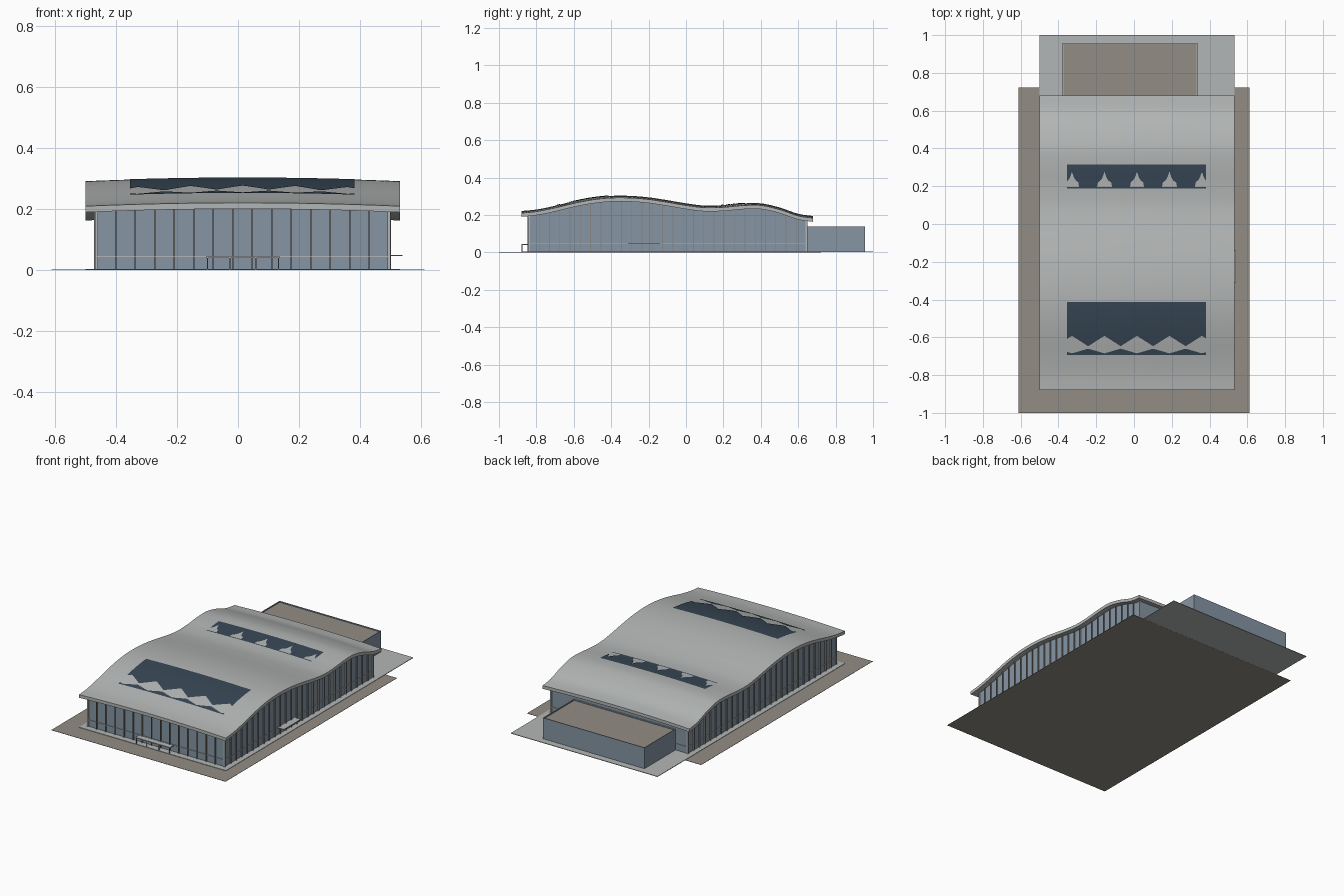
import bpy, bmesh, math

if "Cube" in bpy.data.objects:
    bpy.data.objects.remove(bpy.data.objects["Cube"])

CX = 0.0155                      # building axis in x
WX0, WX1, WY0, WY1 = -0.465, 0.495, -0.84, 0.645   # glass hall footprint
THICK = 0.02                     # roof thickness


def material(name, r, g, b):
    m = bpy.data.materials.new(name)
    m.diffuse_color = (r, g, b, 1)
    m.use_nodes = True
    m.node_tree.nodes["Principled BSDF"].inputs["Base Color"].default_value = m.diffuse_color
    return m


ROOF = material("light grey metal", 0.45, 0.47, 0.465)
GLASS = material("blue grey glass", 0.24, 0.30, 0.37)
DARK = material("dark blue glass", 0.038, 0.062, 0.09)
PAVING = material("brown paving", 0.29, 0.27, 0.235)
FRAME = material("mid grey frame", 0.24, 0.24, 0.23)


def finish(name, bm, *mats, smooth=False):
    me = bpy.data.meshes.new(name)
    bm.to_mesh(me)
    bm.free()
    ob = bpy.data.objects.new(name, me)
    bpy.context.collection.objects.link(ob)
    for m in mats:
        me.materials.append(m)
    if smooth:
        bpy.ops.object.select_all(action='DESELECT')
        ob.select_set(True)
        bpy.context.view_layer.objects.active = ob
        bpy.ops.object.shade_smooth_by_angle(angle=math.radians(30))
    return ob


def add_box(bm, x0, x1, y0, y1, z0, z1):
    r = bmesh.ops.create_cube(bm, size=1)
    for v in r["verts"]:
        v.co = ((x0, x1)[v.co.x > 0], (y0, y1)[v.co.y > 0], (z0, z1)[v.co.z > 0])


def box(name, mat, *dims):
    bm = bmesh.new()
    add_box(bm, *dims)
    return finish(name, bm, mat)


# Wavy roof profile along y, slightly arched across x
PROFILE = [(-0.88, .221), (-0.8, .229), (-0.7, .249), (-0.6, .273), (-0.5, .292),
           (-0.4, .302), (-0.3, .302), (-0.2, .294), (-0.1, .279), (0, .262),
           (0.1, .250), (0.2, .252), (0.3, .261), (0.4, .262), (0.5, .240),
           (0.6, .206), (0.68, .194)]


def roof_z(x, y):
    n = len(PROFILE)
    i = max(0, min(n - 2, next((k for k in range(n - 1) if y <= PROFILE[k + 1][0]), n - 2)))

    def slope(k):
        a, b = PROFILE[max(0, k - 1)], PROFILE[min(n - 1, k + 1)]
        return (b[1] - a[1]) / (b[0] - a[0])
    (ya, za), (yb, zb) = PROFILE[i], PROFILE[i + 1]
    h = yb - ya
    t = (y - ya) / h
    z = ((2*t**3 - 3*t*t + 1) * za + (t**3 - 2*t*t + t) * h * slope(i)
         + (3*t*t - 2*t**3) * zb + (t**3 - t*t) * h * slope(i + 1))
    return z - 0.011 * ((x - CX) / 0.515) ** 2


# Roof slab
NX, NY = 20, 78
bm = bmesh.new()
layers = []
for drop in (0, THICK):
    rows = []
    for j in range(NY + 1):
        y = -0.88 + 1.56 * j / NY
        xs = [-0.50 + 1.031 * i / NX for i in range(NX + 1)]
        rows.append([bm.verts.new((x, y, roof_z(x, y) - drop)) for x in xs])
    layers.append(rows)
for rows in layers:
    for j in range(NY):
        for i in range(NX):
            bm.faces.new((rows[j][i], rows[j][i+1], rows[j+1][i+1], rows[j+1][i]))
bmesh.ops.recalc_face_normals(bm, faces=bm.faces)
top, low = layers
for j in range(NY):
    for i in (0, NX):
        bm.faces.new((top[j][i], top[j+1][i], low[j+1][i], low[j][i]))
for i in range(NX):
    for j in (0, NY):
        bm.faces.new((top[j][i], top[j][i+1], low[j][i+1], low[j][i]))
bmesh.ops.recalc_face_normals(bm, faces=bm.faces)
finish("wavy_roof", bm, ROOF, smooth=True)


# Skylights: thin dark plates lying on the roof, with scalloped edges
def skylight(name, bands, steps=6, cols=148):
    bm = bmesh.new()
    for lo, hi in bands:
        prev = None
        for c in range(cols + 1):
            x = -0.355 + 0.737 * c / cols
            a, b = lo(x), hi(x)
            col = []
            for s in range(steps + 1):
                y = a + (b - a) * s / steps
                col.append(bm.verts.new((x, y, roof_z(x, y) + 0.003)))
            if prev:
                for s in range(steps):
                    bm.faces.new((prev[s], col[s], col[s+1], prev[s+1]))
            prev = col
    finish(name, bm, DARK)


def bump(x):                     # distance to the nearest scallop centre
    k = (x - CX) / 0.172
    return abs(k - round(k)) * 0.172


def onion(x):
    d = bump(x)
    return 0.196 + (0.02 + 0.065 * math.exp(-d / 0.014) if d < 0.036 else 0)


skylight("front_skylight", [
    (lambda x: -0.592 - 0.055 * bump(x) / 0.086, lambda x: -0.414),
    (lambda x: -0.693, lambda x: -0.685 + 0.025 * bump(x) / 0.086)], steps=10)
skylight("rear_skylight", [
    (onion, lambda x: 0.315),
    (lambda x: 0.188, lambda x: 0.196)])

# Glass hall walls rising to the roof underside
bm = bmesh.new()
loop = []
corners = [(WX0, WY0), (WX1, WY0), (WX1, WY1), (WX0, WY1)]
for k in range(4):
    (xa, ya), (xb, yb) = corners[k], corners[(k + 1) % 4]
    n = 16 if k % 2 == 0 else 54
    loop += [(xa + (xb - xa) * i / n, ya + (yb - ya) * i / n) for i in range(n)]
ring = [(bm.verts.new((x, y, 0.002)), bm.verts.new((x, y, roof_z(x, y) - THICK + 0.004)))
        for x, y in loop]
for k in range(len(ring)):
    a, b = ring[k], ring[(k + 1) % len(ring)]
    bm.faces.new((a[0], b[0], b[1], a[1]))
finish("glass_walls", bm, GLASS)

# Vertical fins along the front and both long sides
bm = bmesh.new()
W, D = 0.002, 0.008
for i in range(1, 15):
    x = WX0 + (WX1 - WX0) * i / 15
    add_box(bm, x - W, x + W, WY0 - D, WY0, 0.002, roof_z(x, WY0) - THICK + 0.002)
for i in range(1, 27):
    y = WY0 + (WY1 - WY0) * i / 27
    for x, o in ((WX0, -D), (WX1, D)):
        add_box(bm, min(x, x + o), max(x, x + o), y - W, y + W, 0.002,
                roof_z(x, y) - THICK + 0.002)
finish("window_fins", bm, FRAME)

# Corner posts
bm = bmesh.new()
for x in (WX0, WX1):
    for y in (WY0, WY1):
        add_box(bm, x - 0.005, x + 0.005, y - 0.005, y + 0.005, 0.002,
                roof_z(x, y) - THICK + 0.002)
finish("corner_posts", bm, ROOF)

# Low horizontal rail around the hall
bm = bmesh.new()
R = 0.004
for y in (WY0, WY1):
    add_box(bm, WX0 - R, WX1 + R, y - R, y + R, 0.043, 0.047)
for x in (WX0, WX1):
    add_box(bm, x - R, x + R, WY0, WY1, 0.046, 0.05)
finish("window_rail", bm, ROOF)

# Entrance canopies and posts
box("front_canopy", ROOF, -0.105, 0.138, -0.88, WY0, 0.040, 0.045)
bm = bmesh.new()
for x in (-0.10, -0.027, 0.058, 0.133):
    add_box(bm, x - 0.002, x + 0.002, -0.879, -0.875, 0.003, 0.041)
finish("canopy_posts", bm, FRAME)
box("side_canopy", ROOF, WX1, 0.54, -0.31, -0.14, 0.046, 0.05)

# Rear annex with sunken roof inside a thin rim
AX0, AX1, AY1, AZ = -0.378, 0.335, 0.957, 0.137
bm = bmesh.new()
add_box(bm, AX0, AX1, WY1, AY1, 0.002, AZ)
lid = next(f for f in bm.faces if f.normal.z > 0.9 or f.calc_center_median().z > AZ - 0.001)
bm.normal_update()
rim = bmesh.ops.inset_region(bm, faces=[lid], thickness=0.005)["faces"]
for f in rim:
    f.material_index = 1
sunk = bmesh.ops.extrude_discrete_faces(bm, faces=[lid])["faces"][0]
for v in sunk.verts:
    v.co.z -= 0.007
sunk.material_index = 2
finish("rear_annex", bm, GLASS, ROOF, PAVING)

# Ground slabs
box("paved_plaza", PAVING, -0.612, 0.612, -1.0, 0.722, 0.0, 0.0015)
box("building_apron", ROOF, -0.50, 0.531, -0.88, 1.0, 0.0005, 0.004)
